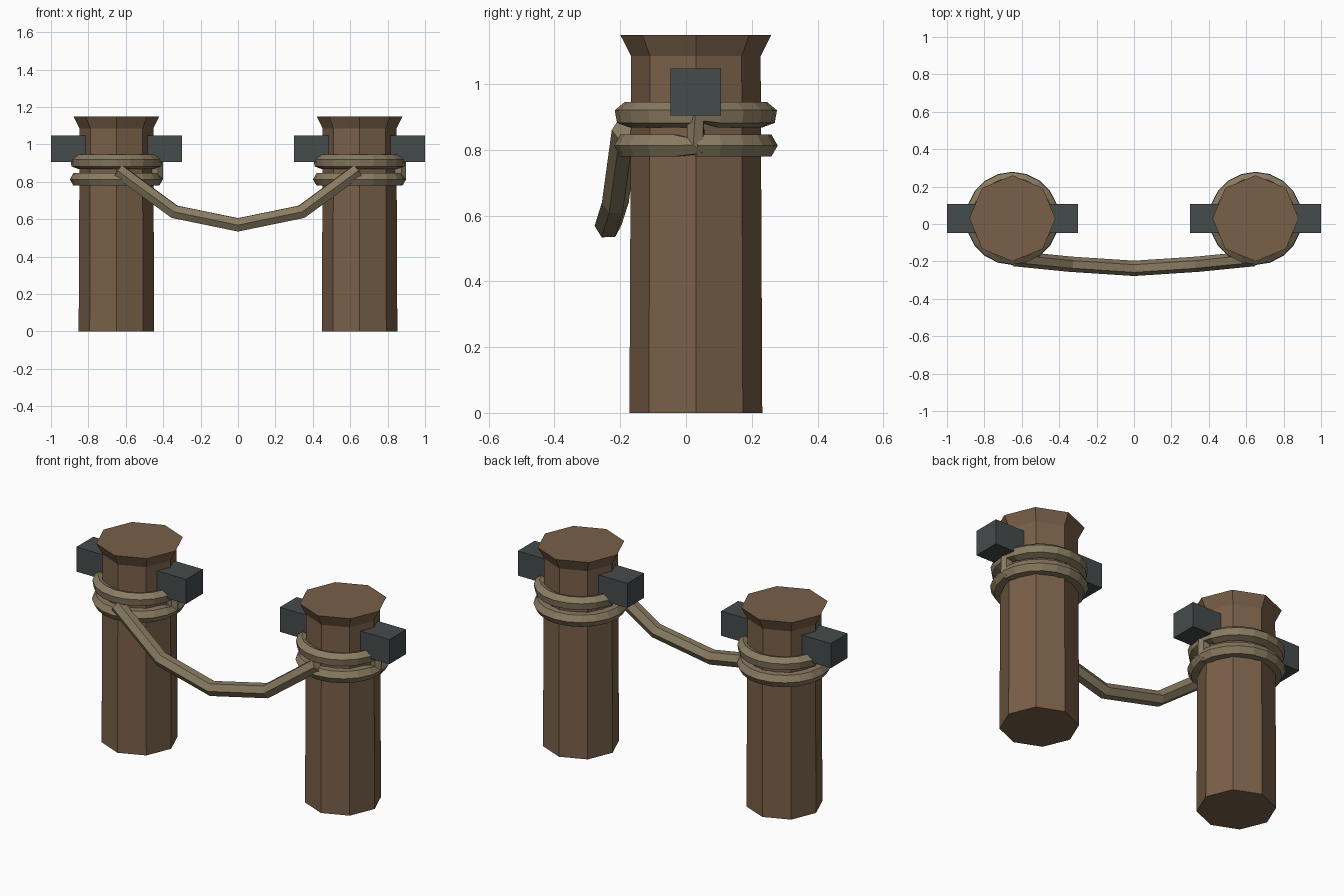
import bpy, bmesh
from math import sin, cos, pi

if "Cube" in bpy.data.objects:
    bpy.data.objects.remove(bpy.data.objects["Cube"])

CY = 0.03   # depth centre of the posts


def material(name, rgb):
    m = bpy.data.materials.new(name)
    m.diffuse_color = (*rgb, 1)
    m.use_nodes = True
    m.node_tree.nodes["Principled BSDF"].inputs["Base Color"].default_value = m.diffuse_color
    return m


WOOD = material("wood", (0.19, 0.115, 0.065))
ROPE = material("rope", (0.25, 0.20, 0.12))
IRON = material("iron", (0.06, 0.07, 0.07))


def mesh_object(name, bm, mat):
    bmesh.ops.recalc_face_normals(bm, faces=bm.faces)
    me = bpy.data.meshes.new(name)
    bm.to_mesh(me)
    bm.free()
    me.materials.append(mat)
    ob = bpy.data.objects.new(name, me)
    bpy.context.collection.objects.link(ob)
    return ob


def lathe(name, x, profile, mat, sides=8):
    bm = bmesh.new()
    rings = [[bm.verts.new((x + r * cos(2 * pi * i / sides),
                            CY + r * sin(2 * pi * i / sides), z))
              for i in range(sides)] for r, z in profile]
    for a, b in zip(rings, rings[1:]):
        for i in range(sides):
            j = (i + 1) % sides
            bm.faces.new((a[i], a[j], b[j], b[i]))
    bm.faces.new(rings[0])
    bm.faces.new(rings[-1])
    return mesh_object(name, bm, mat)


def box(name, lo, hi, mat):
    bm = bmesh.new()
    bmesh.ops.create_cube(bm, size=1)
    for v in bm.verts:
        v.co = [(l + h) / 2 + c * (h - l) for l, h, c in zip(lo, hi, v.co)]
    return mesh_object(name, bm, mat)


def rope(name, points, radius, mat):
    # six-sided tube along a polyline
    cu = bpy.data.curves.new(name, 'CURVE')
    cu.dimensions = '3D'
    cu.bevel_depth = radius
    cu.bevel_resolution = 1
    cu.use_fill_caps = True
    sp = cu.splines.new('POLY')
    sp.points.add(len(points) - 1)
    for p, co in zip(sp.points, points):
        p.co = (*co, 1)
    sp.use_smooth = False
    cu.materials.append(mat)
    ob = bpy.data.objects.new(name, cu)
    bpy.context.collection.objects.link(ob)
    return ob


for side, s in (("left", -1), ("right", 1)):
    x = 0.65 * s
    # octagonal post with flared head
    lathe(side + "_post", x, [(0.202, 0), (0.197, 1.085), (0.23, 1.15)], WOOD)
    # iron crossbar through the post
    box(side + "_crossbar", (x - 0.35, CY - 0.077, 0.905),
        (x + 0.35, CY + 0.077, 1.047), IRON)
    # two turns of rope below the crossbar
    turns = [(x + 0.21 * cos(2 * pi * i / 20), CY + 0.21 * sin(2 * pi * i / 20), z)
             for z in (0.813, 0.907) for i in range(21)]
    rope(side + "_rope_wrap", turns, 0.039, ROPE)

# sagging rope between the posts
rope("hanging_rope", [(-0.64, -0.185, 0.86), (-0.34, -0.215, 0.64), (0, -0.237, 0.57),
                      (0.34, -0.215, 0.64), (0.64, -0.185, 0.86)], 0.041, ROPE)
